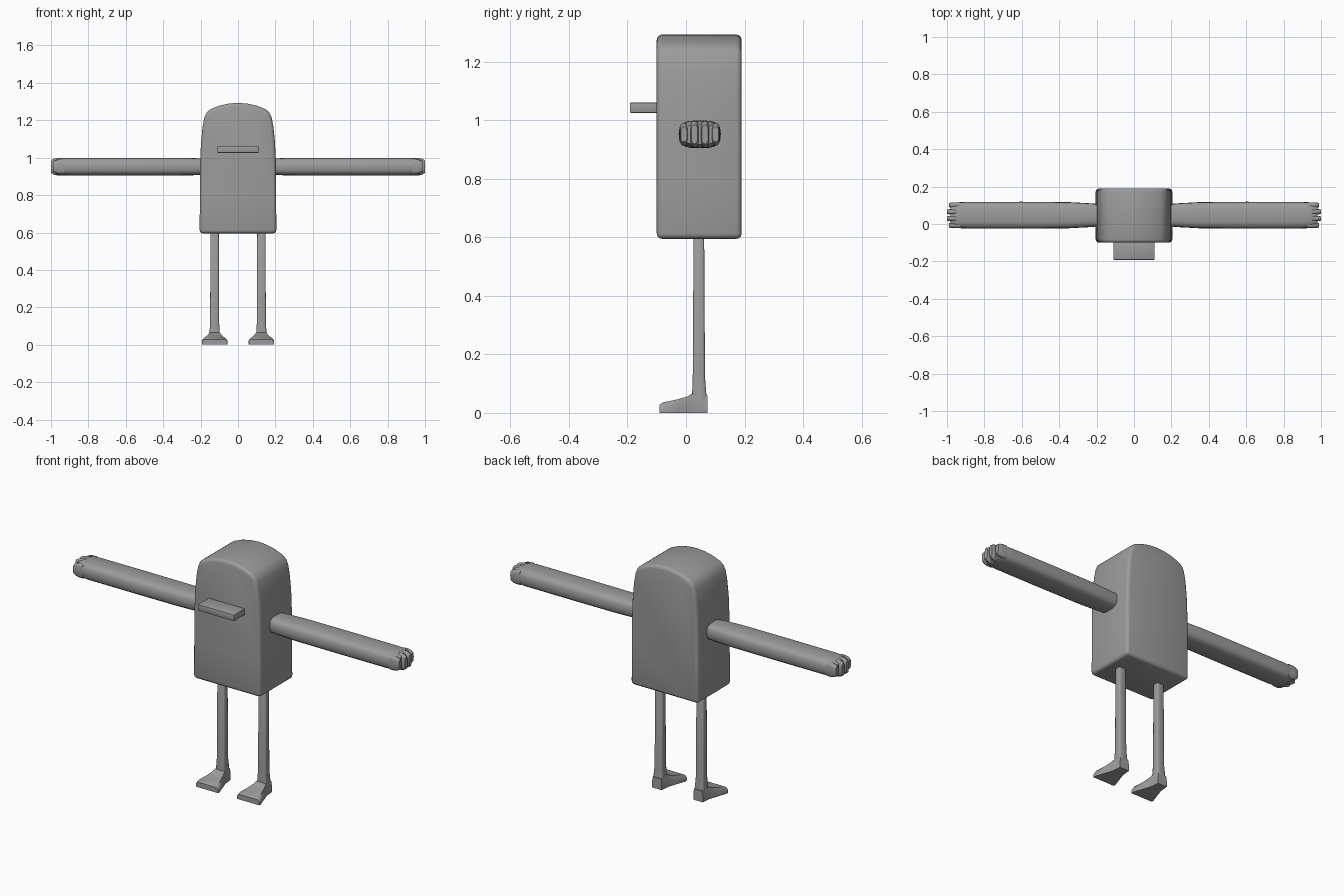
import bpy, bmesh, math

if "Cube" in bpy.data.objects:
    bpy.data.objects.remove(bpy.data.objects["Cube"])

grey = bpy.data.materials.new("plain grey")
grey.diffuse_color = (0.33, 0.33, 0.33, 1)
grey.use_nodes = True
grey.node_tree.nodes["Principled BSDF"].inputs["Base Color"].default_value = grey.diffuse_color


def finish(bm, name, bevel=0, segments=3, angle=40):
    bmesh.ops.recalc_face_normals(bm, faces=bm.faces)
    me = bpy.data.meshes.new(name)
    bm.to_mesh(me)
    bm.free()
    me.materials.append(grey)
    ob = bpy.data.objects.new(name, me)
    bpy.context.collection.objects.link(ob)
    bpy.ops.object.select_all(action='DESELECT')
    bpy.context.view_layer.objects.active = ob
    ob.select_set(True)
    if bevel:
        mod = ob.modifiers.new("rounding", 'BEVEL')
        mod.width, mod.segments, mod.angle_limit = bevel, segments, math.radians(30)
        bpy.ops.object.modifier_apply(modifier=mod.name)
    bpy.ops.object.shade_smooth_by_angle(angle=math.radians(angle))
    return ob


def loft(name, rings, **kw):
    """Skin a list of equal-length point rings and cap both ends."""
    bm = bmesh.new()
    vs = [[bm.verts.new(p) for p in ring] for ring in rings]
    n = len(vs[0])
    for a, b in zip(vs, vs[1:]):
        for i in range(n):
            bm.faces.new((a[i], a[(i + 1) % n], b[(i + 1) % n], b[i]))
    bm.faces.new(vs[0])
    bm.faces.new(vs[-1])
    return finish(bm, name, **kw)


def superellipse(rx, ry, n=20, power=0.65):
    pts = []
    for i in range(n):
        c, s = math.cos(math.tau * i / n), math.sin(math.tau * i / n)
        pts.append((math.copysign(abs(c) ** power, c) * rx,
                    math.copysign(abs(s) ** power, s) * ry))
    return pts


def rect(rx, ry):
    return [(-rx, -ry), (rx, -ry), (rx, ry), (-rx, ry)]


# Body: domed outline extruded front to back
half = [(0.205, 0.595), (0.204, 0.8), (0.202, 0.98), (0.198, 1.08), (0.19, 1.16),
        (0.18, 1.215), (0.167, 1.243), (0.145, 1.26), (0.10, 1.278), (0.05, 1.289)]
outline = half + [(0, 1.293)] + [(-x, z) for x, z in reversed(half)]
loft("body", [[(x, y, z) for x, z in outline] for y in (-0.10, 0.19)],
     bevel=0.018, segments=3, angle=50)

# Beak: thin flat slab
loft("beak", [[(x, y, 1.043 + z) for x, z in rect(0.11, 0.0175)] for y in (-0.192, -0.09)],
     bevel=0.004, segments=2)

for side, label in ((1, "right"), (-1, "left")):
    # Arm: rounded flat tube, x / half depth / half height
    stations = [(0.19, 0.060, 0.043), (0.24, 0.064, 0.046), (0.35, 0.070, 0.0475),
                (0.60, 0.072, 0.0475), (0.90, 0.071, 0.0475), (0.94, 0.069, 0.046),
                (0.965, 0.064, 0.041), (0.98, 0.057, 0.034)]
    loft(label + "_arm", [[(side * x, 0.047 + u, 0.952 + v) for u, v in superellipse(ry, rz)]
                          for x, ry, rz in stations], angle=50)

    # Four stubby fingers
    for i, (off, tip) in enumerate(((-0.054, 0.988), (-0.018, 1.0), (0.018, 1.0), (0.054, 0.988))):
        h = 0.046 if abs(off) < 0.03 else 0.039
        rows = [(0.93, 0.015, h), (tip - 0.03, 0.015, h), (tip - 0.012, 0.014, h - 0.005),
                (tip, 0.011, h - 0.013)]
        loft(f"{label}_finger_{i + 1}",
             [[(side * x, 0.047 + off + u, 0.952 + v) for u, v in superellipse(ry, rz, 12)]
              for x, ry, rz in rows], angle=50)

    # Leg: thin post, z / half width / y centre / half depth
    cx = side * 0.125
    post = [(0.02, 0.03, 0.048, 0.026), (0.07, 0.027, 0.045, 0.024),
            (0.12, 0.024, 0.044, 0.021), (0.62, 0.022, 0.044, 0.018)]
    loft(label + "_leg", [[(cx + u, cy + v, z) for u, v in rect(rx, ry)]
                          for z, rx, cy, ry in post], bevel=0.008, segments=2, angle=50)

    # Foot: wedge that fans out towards the toes, y / half width / height
    wedge = [(0.074, 0.029, 0.06), (0.02, 0.034, 0.066), (0.005, 0.04, 0.056),
             (-0.03, 0.051, 0.046), (-0.078, 0.068, 0.036), (-0.09, 0.067, 0.028)]
    loft(label + "_foot", [[(cx - w, y, 0), (cx + w, y, 0), (cx + w, y, h * 0.6),
                            (cx + w * 0.85, y, h), (cx - w * 0.85, y, h), (cx - w, y, h * 0.6)]
                           for y, w, h in wedge], angle=50)
